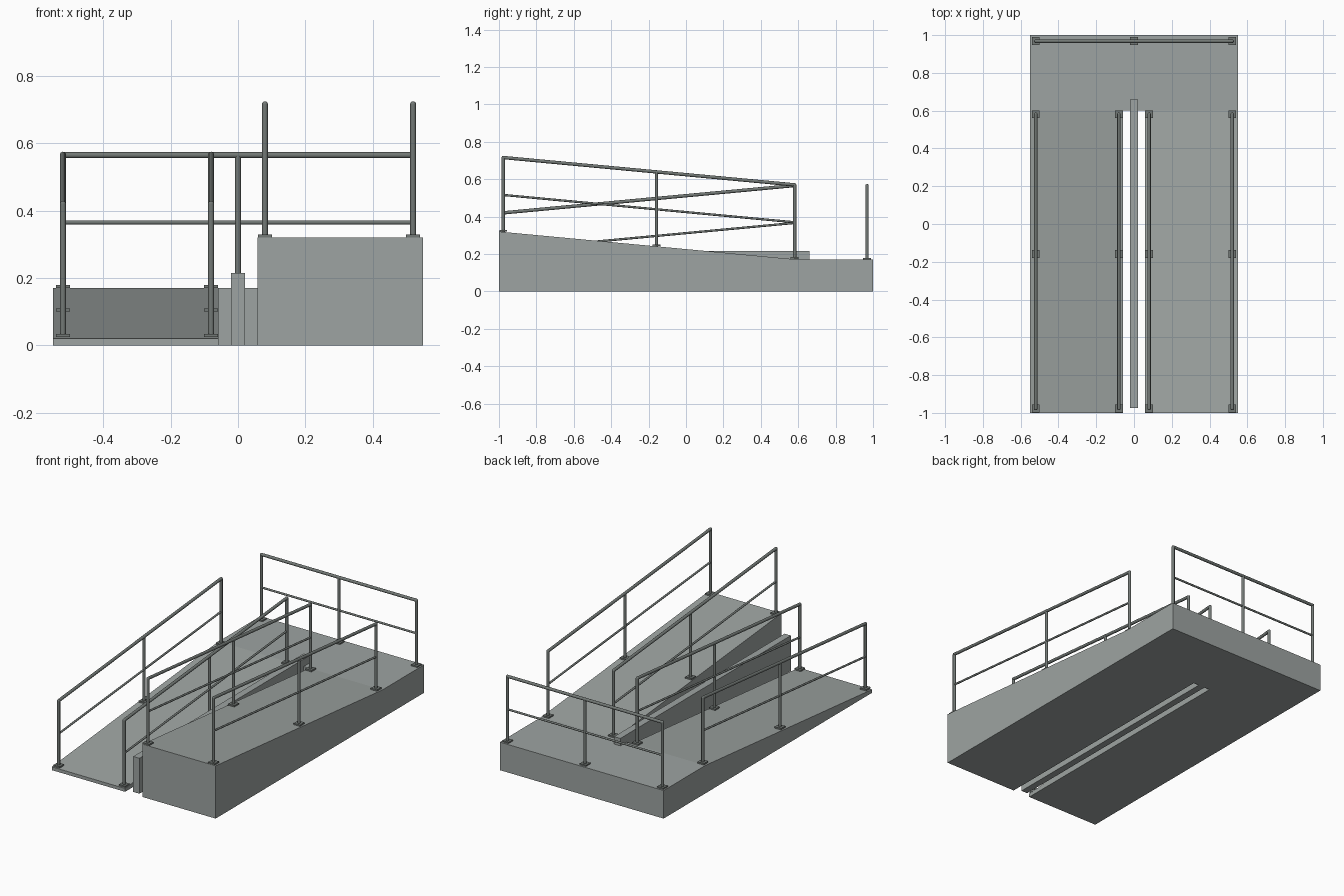
import bpy, bmesh
from mathutils import Vector

cube = bpy.data.objects.get("Cube")
if cube:
    bpy.data.objects.remove(cube, do_unlink=True)


def material(name, rgb):
    mat = bpy.data.materials.new(name)
    mat.use_nodes = True
    mat.diffuse_color = (*rgb, 1)
    mat.node_tree.nodes["Principled BSDF"].inputs["Base Color"].default_value = (*rgb, 1)
    return mat


concrete = material("concrete grey", (0.34, 0.37, 0.36))
steel = material("rail grey", (0.17, 0.19, 0.18))


def finish(name, bm, mat):
    bmesh.ops.recalc_face_normals(bm, faces=bm.faces)
    mesh = bpy.data.meshes.new(name)
    bm.to_mesh(mesh)
    bm.free()
    mesh.materials.append(mat)
    obj = bpy.data.objects.new(name, mesh)
    bpy.context.collection.objects.link(obj)
    return obj


def slab(name, x0, x1, profile, mat):
    """Extrude a side profile of (y, z) points along x."""
    bm = bmesh.new()
    face = bm.faces.new([bm.verts.new((x0, y, z)) for y, z in profile])
    ext = bmesh.ops.extrude_face_region(bm, geom=[face])
    verts = [g for g in ext["geom"] if isinstance(g, bmesh.types.BMVert)]
    bmesh.ops.translate(bm, verts=verts, vec=(x1 - x0, 0, 0))
    return finish(name, bm, mat)


def box(name, x0, x1, y0, y1, z0, z1, mat):
    return slab(name, x0, x1, [(y0, z0), (y1, z0), (y1, z1), (y0, z1)], mat)


def tube(name, a, b, radius):
    a, b = Vector(a), Vector(b)
    bpy.ops.mesh.primitive_cylinder_add(vertices=16, radius=radius,
                                        depth=(b - a).length, location=(a + b) / 2)
    obj = bpy.context.object
    obj.rotation_euler = (b - a).to_track_quat('Z', 'Y').to_euler()
    obj.name = name
    obj.data.materials.append(steel)
    bpy.ops.object.shade_smooth_by_angle()


def elbow(name, at, radius):
    bpy.ops.mesh.primitive_uv_sphere_add(segments=16, ring_count=8, radius=radius, location=at)
    obj = bpy.context.object
    obj.name = name
    obj.data.materials.append(steel)
    bpy.ops.object.shade_smooth()


RAIL, THIN, PLATE = 0.009, 0.006, 0.021
TOP, MID = 0.395, 0.195


def railing(name, bases):
    """Posts on foot plates, a handrail and a thinner middle rail."""
    up, mid = Vector((0, 0, TOP)), Vector((0, 0, MID))
    bases = [Vector(b) for b in bases]
    for i, b in enumerate(bases):
        tube(f"{name}_post_{i}", b, b + up, RAIL)
        box(f"{name}_foot_plate_{i}", b.x - PLATE, b.x + PLATE, b.y - PLATE, b.y + PLATE,
            b.z - 0.001, b.z + 0.008, steel)
    for end in (bases[0], bases[-1]):
        elbow(f"{name}_corner", end + up, RAIL)
    tube(f"{name}_handrail", bases[0] + up, bases[-1] + up, RAIL)
    tube(f"{name}_middle_rail", bases[0] + mid, bases[-1] + mid, THIN)


# Landing and the centre wall
DECK, FRONT, EDGE = 0.17, -1.0, 0.6
box("landing", -0.55, 0.55, EDGE, 1, 0, DECK, concrete)
box("centre_wall", -0.021, 0.021, -0.975, 0.66, 0, 0.215, concrete)

# Ramps: one climbs towards the front, the other descends to the ground
for label, side, low in (("left", 1, 0.32), ("right", -1, 0.02)):
    xs = sorted((side * 0.058, side * 0.55))
    slab(f"{label}_ramp", xs[0], xs[1],
         [(FRONT, 0), (EDGE, 0), (EDGE, DECK), (FRONT, low)], concrete)

    def height(y):
        return low + (DECK - low) * (y - FRONT) / (EDGE - FRONT)

    for place, x in (("inner", 0.08), ("outer", 0.52)):
        railing(f"{label}_{place}",
                [(side * x, y, height(y) + 0.003) for y in (-0.977, -0.158, 0.581)])

# Railing along the back of the landing
railing("back", [(x, 0.968, DECK) for x in (-0.52, 0, 0.52)])
